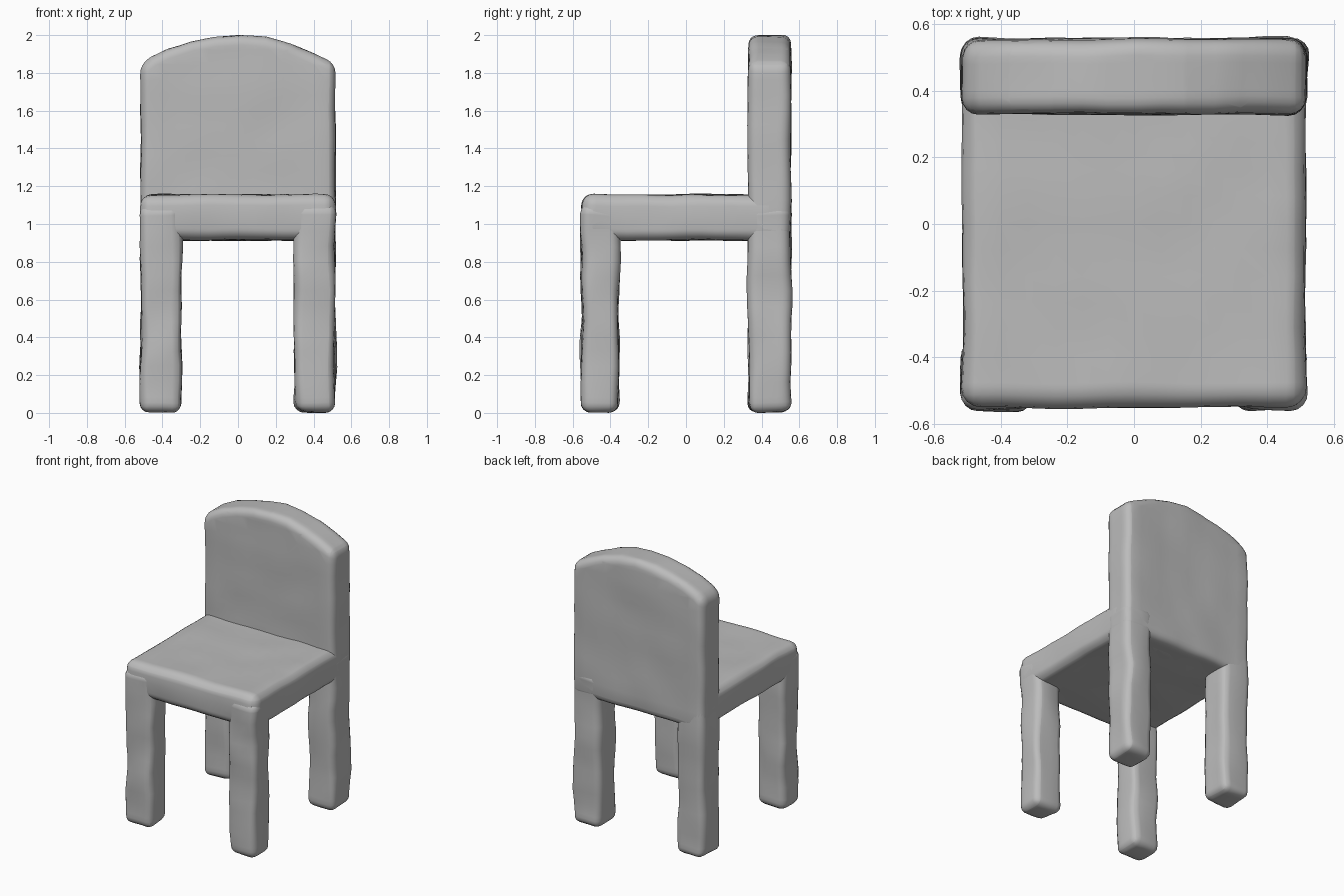
import bpy, bmesh
from mathutils import Vector, noise

cube = bpy.data.objects.get("Cube")
if cube:
    bpy.data.objects.remove(cube)

# One soft grey clay colour
clay = bpy.data.materials.new("grey_clay")
clay.use_nodes = True
clay.diffuse_color = (0.5, 0.5, 0.5, 1)
clay.node_tree.nodes["Principled BSDF"].inputs["Base Color"].default_value = clay.diffuse_color


def wobble(co, amount):
    """Uneven hand-formed surface; depends on position so parts stay flush."""
    co += noise.noise_vector(co * 5) * amount
    co.z = min(max(co.z, 0), 2)


def slab(name, outline, y0, y1, bevel, amount):
    """Extrude an x-z outline along y, round its edges and make it uneven."""
    bm = bmesh.new()
    face = bm.faces.new([bm.verts.new((x, y0, z)) for x, z in outline])
    extruded = bmesh.ops.extrude_face_region(bm, geom=[face])["geom"]
    moved = [v for v in extruded if isinstance(v, bmesh.types.BMVert)]
    bmesh.ops.translate(bm, vec=(0, y1 - y0, 0), verts=moved)
    bmesh.ops.recalc_face_normals(bm, faces=bm.faces)
    sharp = [e for e in bm.edges if e.calc_face_angle(0) > 0.6]
    bmesh.ops.bevel(bm, geom=sharp, offset=bevel, segments=4, profile=0.5,
                    affect='EDGES', clamp_overlap=True)
    # Slice evenly on each axis so the surface can undulate
    for axis in range(3):
        normal = Vector((0, 0, 0))
        normal[axis] = 1
        for step in range(-8, 26):
            bmesh.ops.bisect_plane(bm, geom=bm.verts[:] + bm.edges[:] + bm.faces[:],
                                   plane_co=normal * (step * 0.08 + 0.003), plane_no=normal)
    for v in bm.verts:
        wobble(v.co, amount)
    bmesh.ops.recalc_face_normals(bm, faces=bm.faces)
    mesh = bpy.data.meshes.new(name)
    bm.to_mesh(mesh)
    bm.free()
    mesh.materials.append(clay)
    mesh.shade_smooth()
    obj = bpy.data.objects.new(name, mesh)
    bpy.context.collection.objects.link(obj)
    return obj


def rectangle(x0, x1, z0, z1):
    return [(x0, z0), (x1, z0), (x1, z1), (x0, z1)]


# Seat
slab("seat", rectangle(-0.515, 0.515, 0.915, 1.155), -0.55, 0.5, 0.06, 0.008)

# Backrest with an arched top
arch = [(0.515, 1.85), (0.4, 1.905), (0.28, 1.955), (0.15, 1.99), (0.02, 2.0),
        (-0.12, 1.99), (-0.25, 1.965), (-0.37, 1.925), (-0.46, 1.88), (-0.515, 1.84)]
slab("backrest", [(-0.515, 0.915), (0.515, 0.915)] + arch, 0.33, 0.555, 0.05, 0.008)

# Legs, running up into the seat and the backrest
for side, sign in (("left", 1), ("right", -1)):
    x0, x1 = sorted((sign * 0.3, sign * 0.515))
    for end, y0, y1 in (("front", -0.555, -0.355), ("back", 0.33, 0.555)):
        slab(f"{end}_{side}_leg", rectangle(x0, x1, 0.005, 1.1), y0, y1, 0.05, 0.014)
